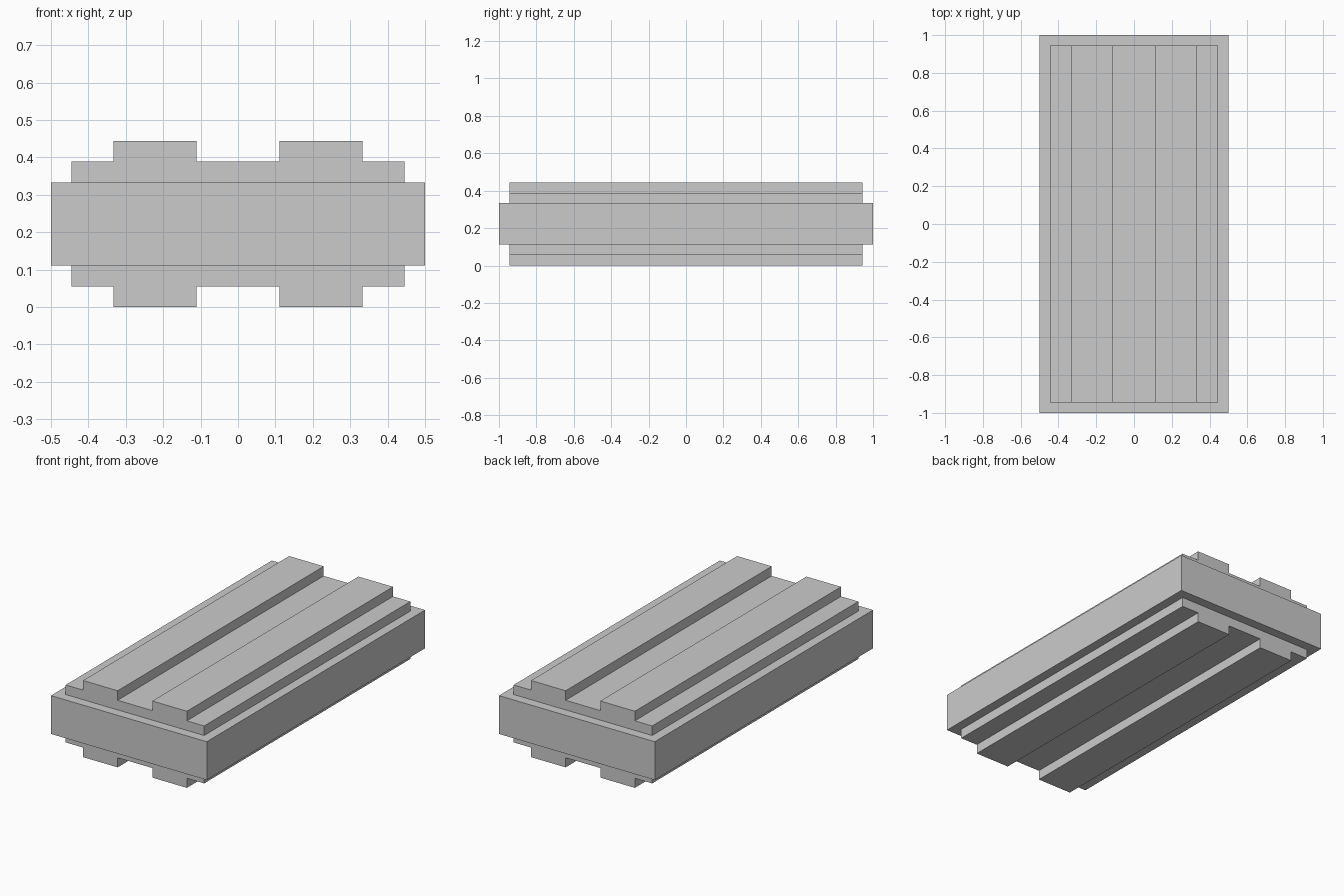
import bpy, bmesh
from mathutils import Matrix

if "Cube" in bpy.data.objects:
    bpy.data.objects.remove(bpy.data.objects["Cube"])

U = 1 / 18  # module all the dimensions are multiples of


def add_object(name, bm):
    bmesh.ops.recalc_face_normals(bm, faces=bm.faces)
    mesh = bpy.data.meshes.new(name)
    bm.to_mesh(mesh)
    bm.free()
    obj = bpy.data.objects.new(name, mesh)
    bpy.context.collection.objects.link(obj)
    return obj


# Main slab
bm = bmesh.new()
bmesh.ops.create_cube(bm, size=1, matrix=Matrix.Translation((0, 0, 4 * U))
                      @ Matrix.Diagonal((18 * U, 36 * U, 4 * U, 1)))
block = add_object("ridged_block", bm)

# Ridged core: a quarter cross-section (x, height from the middle), mirrored both ways
quarter = [(2, 3), (2, 4), (6, 4), (6, 3), (8, 3)]
top = [(-x, z) for x, z in reversed(quarter)] + quarter
profile = top + [(x, -z) for x, z in reversed(top)]
bm = bmesh.new()
face = bm.faces.new([bm.verts.new((x * U, -17 * U, (z + 4) * U)) for x, z in profile])
ext = bmesh.ops.extrude_face_region(bm, geom=[face], use_keep_orig=True)
bmesh.ops.translate(bm, vec=(0, 34 * U, 0),
                    verts=[v for v in ext["geom"] if isinstance(v, bmesh.types.BMVert)])
core = add_object("ridge_core", bm)
core.hide_render = True

# Fuse the core into the slab so no hidden faces remain
mod = block.modifiers.new("fuse", 'BOOLEAN')
mod.operation = 'UNION'
mod.solver = 'EXACT'
mod.object = core
bpy.context.view_layer.objects.active = block
bpy.ops.object.modifier_apply(modifier=mod.name)
bpy.data.objects.remove(core)
